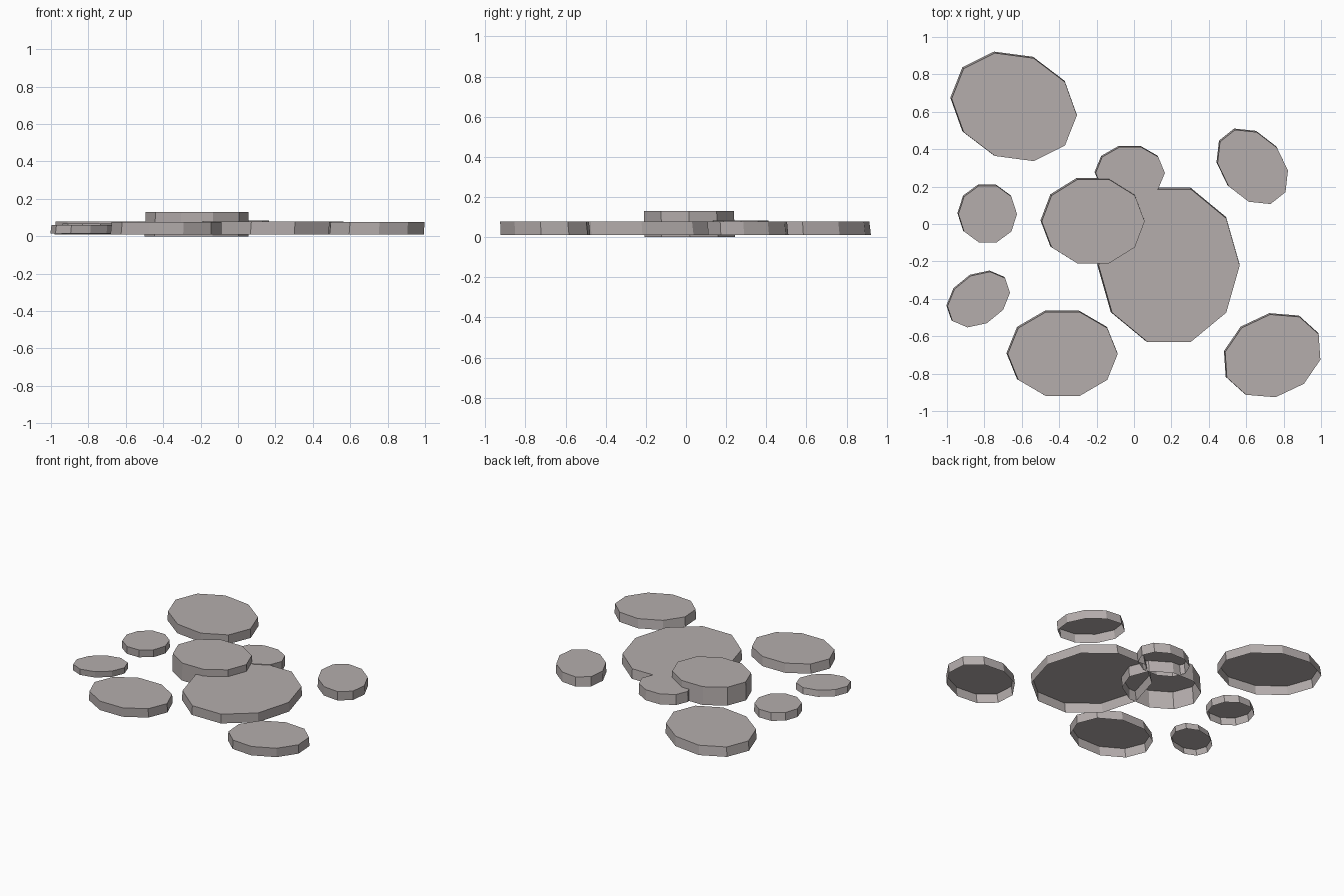
import bpy
import bmesh
import math
from mathutils import Vector

if "Cube" in bpy.data.objects:
    bpy.data.objects.remove(bpy.data.objects["Cube"])

SIDES = 10

# One warm grey for all the stones
grey = bpy.data.materials.new("warm_grey_stone")
grey.diffuse_color = (0.46, 0.42, 0.415, 1.0)
grey.use_nodes = True
grey.node_tree.nodes["Principled BSDF"].inputs["Base Color"].default_value = grey.diffuse_color


def make_stone(name, centre, u, v, z0, z1):
    """Open-bottomed flat stone: a ten-sided ellipse with axes u and v."""
    c, u, v = Vector(centre), Vector(u), Vector(v)
    bm = bmesh.new()
    low, high = [], []
    for k in range(SIDES):
        a = 2 * math.pi * k / SIDES
        p = u * math.cos(a) + v * math.sin(a)
        q = c + p * 0.99 + Vector((0.004, -0.005))   # top leans slightly
        p = c + p
        low.append(bm.verts.new((p.x, p.y, z0)))
        high.append(bm.verts.new((q.x, q.y, z1)))
    bm.faces.new(high)                               # flat top
    for k in range(SIDES):                           # side walls
        n = (k + 1) % SIDES
        bm.faces.new((low[k], low[n], high[n], high[k]))
    bm.normal_update()
    if bm.faces[:][0].normal.z < 0:
        bmesh.ops.reverse_faces(bm, faces=bm.faces[:])
    mesh = bpy.data.meshes.new(name)
    bm.to_mesh(mesh)
    bm.free()
    mesh.materials.append(grey)
    obj = bpy.data.objects.new(name, mesh)
    bpy.context.collection.objects.link(obj)


# Central cluster
make_stone("large_centre_stone", (0.184, -0.217), (0.381, 0), (0, 0.433), 0.01, 0.079)
make_stone("raised_stone", (-0.222, 0.019), (0.278, 0), (0, 0.238), 0.0, 0.13)
make_stone("small_back_stone", (-0.024, 0.278), (0.187, 0), (0, 0.147), 0.01, 0.083)

# Scattered outer stones
make_stone("back_left_stone", (-0.644, 0.63), (0.338, -0.045), (0, 0.292), 0.01, 0.078)
make_stone("back_right_stone", (0.631, 0.31), (0.19, -0.02), (-0.039, 0.204), 0.01, 0.077)
make_stone("left_small_stone", (-0.786, 0.058), (0.158, 0), (0, 0.16), 0.012, 0.068)
make_stone("left_front_small_stone", (-0.834, -0.399), (0.169, 0.037), (0.009, 0.146), 0.015, 0.06)
make_stone("front_stone", (-0.385, -0.69), (0.297, 0), (0, 0.238), 0.01, 0.077)
make_stone("front_right_stone", (0.738, -0.70), (0.257, -0.021), (0.068, 0.228), 0.01, 0.077)
